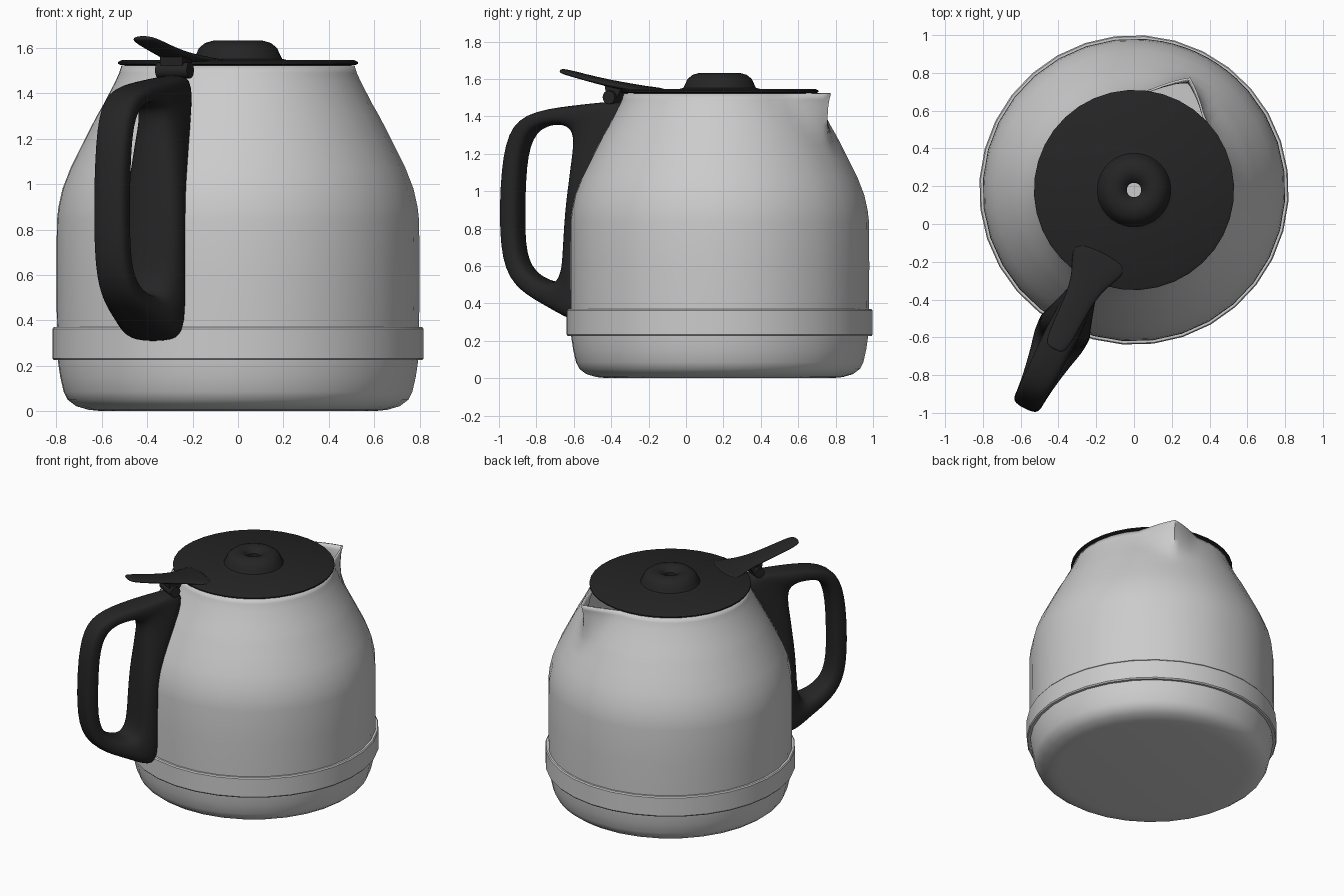
import bpy, bmesh, math

if "Cube" in bpy.data.objects:
    bpy.data.objects.remove(bpy.data.objects["Cube"])

TURN = math.radians(63.4)      # local +X = spout, local -X = handle
CENTRE = (0, 0.18, 0)

black = bpy.data.materials.new("black_plastic")
black.diffuse_color = (0.018, 0.018, 0.018, 1)
black.use_nodes = True
black.node_tree.nodes["Principled BSDF"].inputs["Base Color"].default_value = black.diffuse_color


def finish(name, bm, mat=None, subsurf=0, sharp=35):
    bmesh.ops.remove_doubles(bm, verts=bm.verts, dist=1e-5)
    bmesh.ops.recalc_face_normals(bm, faces=bm.faces)
    me = bpy.data.meshes.new(name)
    bm.to_mesh(me)
    bm.free()
    me.shade_smooth()
    if not subsurf:
        me.set_sharp_from_angle(angle=math.radians(sharp))
    ob = bpy.data.objects.new(name, me)
    ob.location = CENTRE
    ob.rotation_euler.z = TURN
    bpy.context.collection.objects.link(ob)
    if mat:
        me.materials.append(mat)
    if subsurf:
        mod = ob.modifiers.new("smooth", 'SUBSURF')
        mod.levels = mod.render_levels = subsurf
    return ob


def loft(rings, closed):
    """Join rings of points; closed joins last to first, otherwise ends are capped."""
    bm = bmesh.new()
    rows = [[bm.verts.new(p) for p in r] for r in rings]
    n = len(rows[0])
    pairs = list(zip(rows, rows[1:])) + ([(rows[-1], rows[0])] if closed else [])
    for a, b in pairs:
        for i in range(n):
            j = (i + 1) % n
            bm.faces.new((a[i], a[j], b[j], b[i]))
    if not closed:
        bm.faces.new(rows[0])
        bm.faces.new(rows[-1])
    return bm


def lathe(profile, angles, closed=False, shift=lambda r, z, a: r):
    bm = bmesh.new()
    rows = [[bm.verts.new((shift(r, z, a) * math.cos(a), shift(r, z, a) * math.sin(a), z))
             for a in angles] for r, z in profile]
    n = len(angles)
    for a, b in list(zip(rows, rows[1:])) + ([(rows[-1], rows[0])] if closed else []):
        for i in range(n):
            j = (i + 1) % n
            bm.faces.new((a[i], a[j], b[j], b[i]))
    return bm


def even(n):
    return [2 * math.pi * i / n for i in range(n)]


# Body shell with a pinched pouring spout
def spout(r, z, a):
    t = (z - 1.24) / 0.28
    if t <= 0:
        return r
    off = abs(math.degrees(math.atan2(math.sin(a), math.cos(a))))
    half = 10 + 12 * t
    return r + 0.15 * t ** 1.2 * max(0, 1 - off / half) ** 1.2


extra = [math.radians(d) % (2 * math.pi) for d in (-16, -6, -3, 3, 6, 16)]
body_profile = [(0.60, 0), (0.66, 0.006), (0.715, 0.022), (0.752, 0.05), (0.77, 0.085),
                (0.785, 0.15), (0.797, 0.23), (0.80, 0.37), (0.802, 0.60), (0.80, 0.84),
                (0.793, 0.90), (0.775, 0.98), (0.74, 1.07), (0.69, 1.17), (0.65, 1.25),
                (0.624, 1.30), (0.595, 1.35), (0.569, 1.40), (0.543, 1.45),
                (0.525, 1.49), (0.515, 1.522)]
bm = lathe(body_profile, sorted(even(32) + extra), shift=spout)
low = [e for e in bm.edges if e.is_boundary and e.verts[0].co.z < 0.01]
bmesh.ops.contextual_create(bm, geom=low)
body = finish("body", bm)
wall = body.modifiers.new("wall", 'SOLIDIFY')
wall.thickness = 0.012
wall.offset = -1

# Raised band around the base
finish("base_band", lathe([(0.785, 0.225), (0.814, 0.225), (0.82, 0.233), (0.82, 0.362),
                           (0.814, 0.37), (0.785, 0.37)], even(32), True))

# Lid disc with a dimpled, vented knob
finish("lid", lathe([(0.038, 1.52), (0.038, 1.595), (0.055, 1.615), (0.08, 1.628),
                     (0.11, 1.632), (0.145, 1.622), (0.172, 1.60), (0.185, 1.572),
                     (0.195, 1.552), (0.22, 1.546), (0.515, 1.546), (0.53, 1.538),
                     (0.53, 1.53), (0.515, 1.524)], even(36), True), black)

# Handle: (outer u, z) -> (inner u, z), with half widths outer / inner
handle_path = [
    ((0.50, 1.49), (0.86, 1.30), 0.065, 0.095),
    ((0.68, 1.478), (0.90, 1.345), 0.078, 0.095),
    ((0.86, 1.46), (0.96, 1.36), 0.085, 0.09),
    ((1.16, 1.425), (1.10, 1.34), 0.08, 0.08),
    ((1.27, 1.28), (1.17, 1.21), 0.077, 0.077),
    ((1.30, 0.95), (1.18, 0.92), 0.077, 0.077),
    ((1.29, 0.61), (1.18, 0.65), 0.077, 0.077),
    ((1.18, 0.46), (1.10, 0.55), 0.085, 0.085),
    ((0.98, 0.37), (0.98, 0.51), 0.12, 0.11),
    ((0.86, 0.305), (0.94, 0.53), 0.15, 0.125),
    ((0.76, 0.295), (0.91, 0.60), 0.15, 0.13),
    ((0.76, 0.60), (0.90, 0.75), 0.15, 0.13),
    ((0.76, 0.92), (0.885, 0.95), 0.145, 0.125),
    ((0.64, 1.20), (0.865, 1.17), 0.108, 0.11),
]
section = [(0, 0.6), (0.22, 1.03), (0.78, 1.03), (1, 0.7),
           (1, -0.7), (0.78, -1.03), (0.22, -1.03), (0, -0.6)]
rings = []
for (ou, oz), (iu, iz), ow, iw in handle_path:
    rings.append([(-(iu + (ou - iu) * t), k * (iw + (ow - iw) * t), iz + (oz - iz) * t)
                  for t, k in section])
finish("handle", loft(rings, True), black, subsurf=2)

# Thumb lever rising from the lid: u, mid z, half width, half thickness
lever_path = [(0.36, 1.538, 0.17, 0.012), (0.46, 1.546, 0.145, 0.014),
              (0.54, 1.556, 0.10, 0.018), (0.64, 1.572, 0.080, 0.018),
              (0.76, 1.598, 0.074, 0.015), (0.86, 1.622, 0.070, 0.014),
              (0.92, 1.637, 0.060, 0.013), (0.945, 1.643, 0.040, 0.010)]
lever = [[(-u, k * w, z + s * h) for k, s in
          ((-1, -0.8), (0, -1.1), (1, -0.8), (1, 0.8), (0, 1.3), (-1, 0.8))]
         for u, z, w, h in lever_path]
finish("thumb_lever", loft(lever, False), black, subsurf=2)

# Hinge: a barrel across the handle top and a bracket up to the lever
barrel = [[(-0.625 + 0.036 * math.cos(a), y, 1.502 + 0.036 * math.sin(a)) for a in even(16)]
          for y in (-0.078, 0.078)]
finish("hinge_barrel", loft(barrel, False), black)
bracket = [[(-u, y, z) for u, z in ((0.56, 1.55), (0.60, 1.48), (0.65, 1.49), (0.66, 1.57))]
           for y in (-0.055, 0.055)]
finish("hinge_bracket", loft(bracket, False), black)
